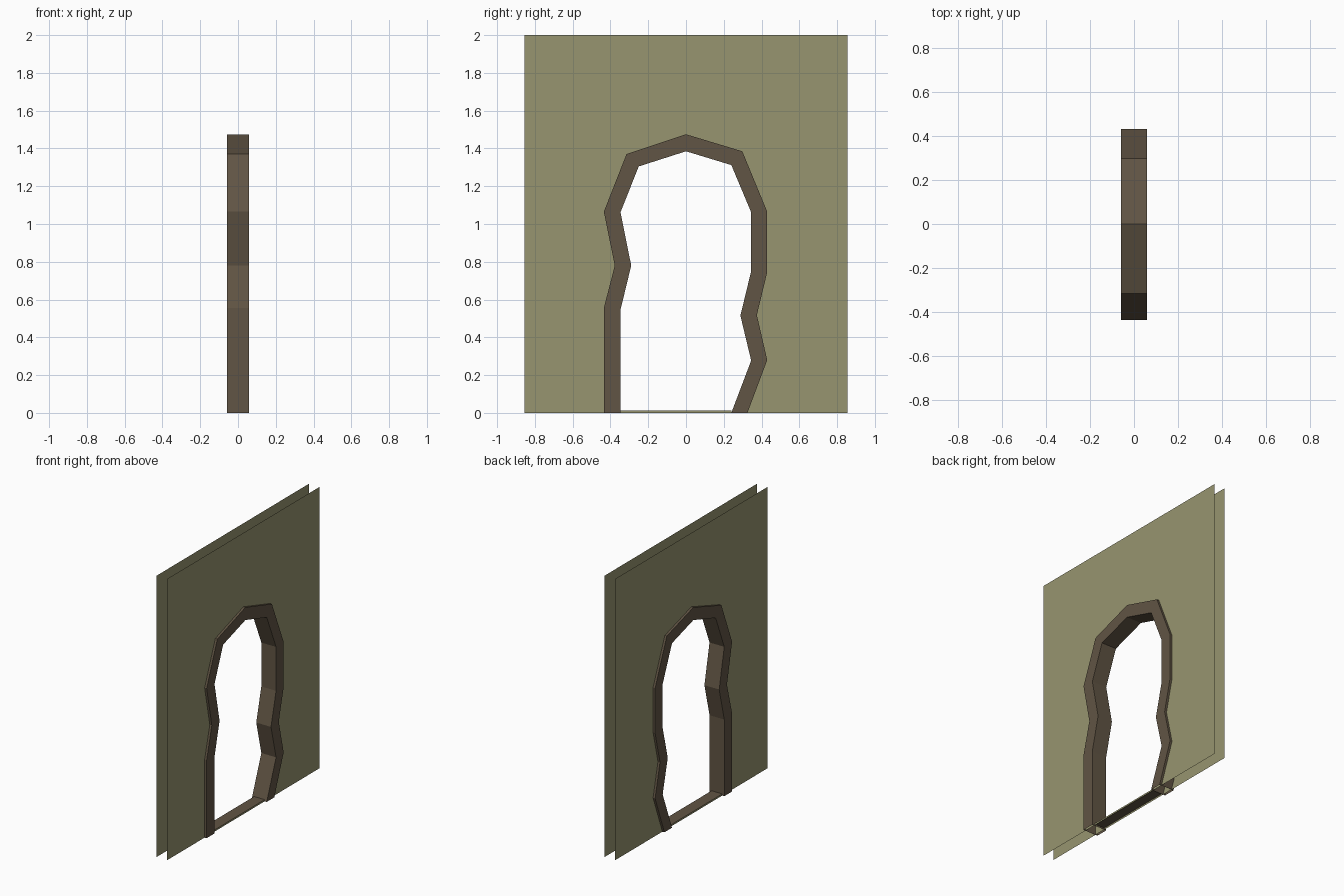
import bpy, bmesh

if "Cube" in bpy.data.objects:
    bpy.data.objects.remove(bpy.data.objects["Cube"])

FRAME_X = 0.058    # half depth of the arch surround
WALL_X = 0.042     # half spacing of the two wall sheets
SILL_Z = 0.012

# Arch outlines as (y, z), from the left foot over the top to the right foot
OUTER = [(-.435, 0), (-.435, .555), (-.377, .78), (-.435, 1.065), (-.315, 1.37),
         (0, 1.475), (.298, 1.385), (.43, 1.065), (.43, .745), (.375, .518),
         (.43, .28), (.325, 0)]
INNER = [(-.347, 0), (-.347, .545), (-.29, .78), (-.347, 1.062), (-.25, 1.305),
         (0, 1.385), (.24, 1.312), (.345, 1.062), (.345, .75), (.288, .515),
         (.345, .277), (.24, 0)]


def material(name, rgb):
    m = bpy.data.materials.new(name)
    m.diffuse_color = (*rgb, 1)
    m.use_nodes = True
    m.node_tree.nodes["Principled BSDF"].inputs["Base Color"].default_value = m.diffuse_color
    return m


def make_object(name, bm, mat):
    me = bpy.data.meshes.new(name)
    bm.to_mesh(me)
    bm.free()
    me.materials.append(mat)
    ob = bpy.data.objects.new(name, me)
    bpy.context.collection.objects.link(ob)
    return ob


def add_face(bm, points):
    return bm.faces.new([bm.verts.new(p) for p in points])


olive = material("olive_plaster", (.31, .30, .16))
brown = material("brown_frame", (.12, .09, .058))

# Two thin wall sheets with the doorway cut out and a strip under the sill
outline = [(-.855, 0), (-.855, 2), (.855, 2), (.855, 0)] + INNER[::-1]
strip = [INNER[0], (INNER[0][0], SILL_Z), (INNER[-1][0], SILL_Z), INNER[-1]]
for name, x in (("wall_right", WALL_X), ("wall_left", -WALL_X)):
    bm = bmesh.new()
    for shape in (outline, strip):
        f = add_face(bm, [(x, y, z) for y, z in shape])
        f.normal_update()
        if f.normal.x * x < 0:
            f.normal_flip()
    bmesh.ops.triangulate(bm, faces=[f for f in bm.faces if len(f.verts) > 4])
    make_object(name, bm, olive)

# Hollow arch surround: square section swept along the outlines, open at the feet
bm = bmesh.new()
rings = []
for (oy, oz), (iy, iz) in zip(OUTER, INNER):
    rings.append([bm.verts.new(p) for p in (
        (-FRAME_X, oy, oz), (FRAME_X, oy, oz), (FRAME_X, iy, iz), (-FRAME_X, iy, iz))])
for a, b in zip(rings, rings[1:]):
    for i in range(4):
        j = (i + 1) % 4
        bm.faces.new((a[i], b[i], b[j], a[j]))
# Make normals point outwards (right-hand faces must look towards +x)
bm.normal_update()
side = next(f for f in bm.faces if all(v.co.x > 0 for v in f.verts))
if side.normal.x < 0:
    bmesh.ops.reverse_faces(bm, faces=bm.faces[:])
make_object("arch_frame", bm, brown)

# Door sill between the wall sheets
bm = bmesh.new()
y0, y1 = INNER[0][0], INNER[-1][0]
add_face(bm, [(-WALL_X, y0, SILL_Z), (WALL_X, y0, SILL_Z),
              (WALL_X, y1, SILL_Z), (-WALL_X, y1, SILL_Z)])
make_object("door_sill", bm, brown)
